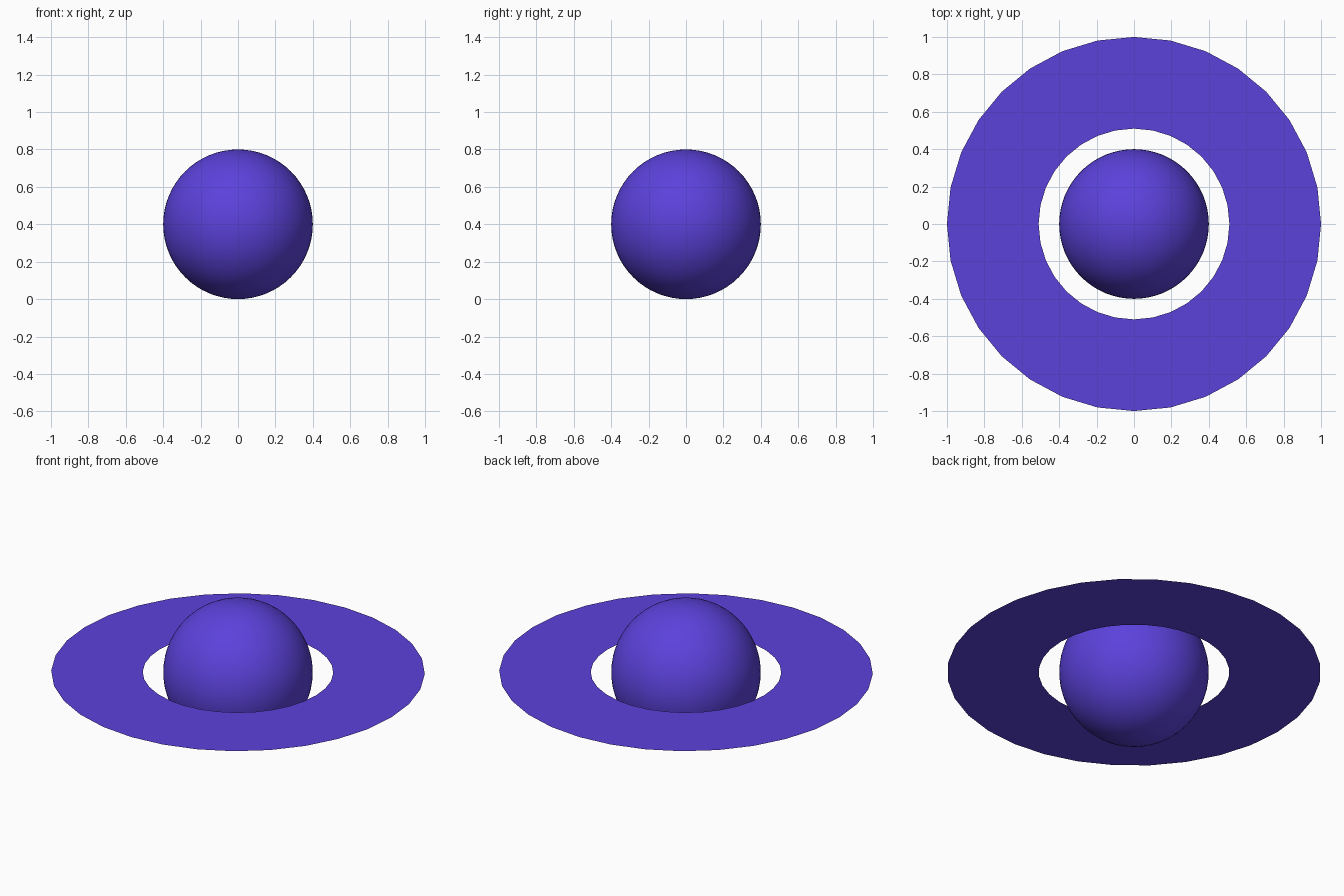
import bpy, bmesh, math

if "Cube" in bpy.data.objects:
    bpy.data.objects.remove(bpy.data.objects["Cube"])

CENTRE_Z = 0.4

violet = bpy.data.materials.new("violet")
violet.diffuse_color = (0.107, 0.054, 0.71, 1.0)
violet.use_nodes = True
violet.node_tree.nodes["Principled BSDF"].inputs["Base Color"].default_value = violet.diffuse_color


def add_object(name, bm, smooth):
    mesh = bpy.data.meshes.new(name)
    bm.to_mesh(mesh)
    bm.free()
    for p in mesh.polygons:
        p.use_smooth = smooth
    mesh.materials.append(violet)
    obj = bpy.data.objects.new(name, mesh)
    obj.location.z = CENTRE_Z
    bpy.context.collection.objects.link(obj)
    return obj


# Globe: smooth ball resting on the ground
bm = bmesh.new()
bmesh.ops.create_uvsphere(bm, u_segments=64, v_segments=32, radius=0.4)
add_object("globe", bm, True)

# Ring: paper-thin flat band of 32 segments around the globe, facing up
SEGMENTS = 32
bm = bmesh.new()


def circle(radius):
    return [bm.verts.new((radius * math.cos(2 * math.pi * i / SEGMENTS),
                          radius * math.sin(2 * math.pi * i / SEGMENTS), 0))
            for i in range(SEGMENTS)]


inner, outer = circle(0.51), circle(1.0)
for i in range(SEGMENTS):
    j = (i + 1) % SEGMENTS
    bm.faces.new((inner[i], outer[i], outer[j], inner[j]))
add_object("ring", bm, False)
